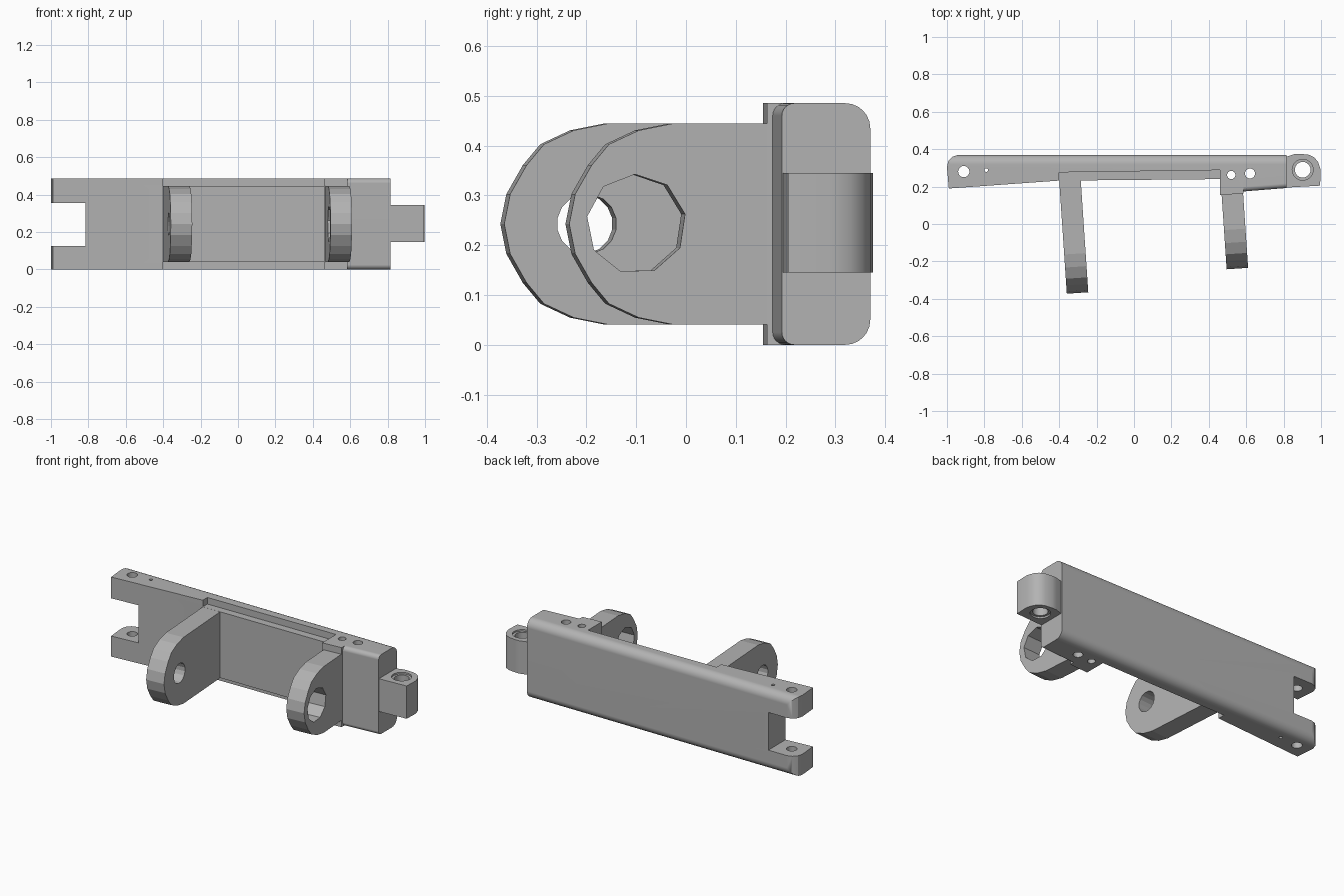
import bpy, bmesh, math
from mathutils import Matrix, Vector

default = bpy.data.objects.get("Cube")
if default:
    bpy.data.objects.remove(default, do_unlink=True)

gray = bpy.data.materials.new("plain gray")
gray.use_nodes = True
gray.diffuse_color = (0.45, 0.45, 0.45, 1)
gray.node_tree.nodes["Principled BSDF"].inputs["Base Color"].default_value = (0.45, 0.45, 0.45, 1)

HEIGHT = 0.485
MID = HEIGHT / 2


def prism(name, outline, low, high, axis="z"):
    """Extrude a 2D outline: xy outline along z, or yz outline along x."""
    def place(p, t):
        return (p[0], p[1], t) if axis == "z" else (t, p[0], p[1])
    bm = bmesh.new()
    a = [bm.verts.new(place(p, low)) for p in outline]
    b = [bm.verts.new(place(p, high)) for p in outline]
    bm.faces.new(a)
    bm.faces.new(b)
    for i in range(len(a)):
        j = (i + 1) % len(a)
        bm.faces.new((a[i], a[j], b[j], b[i]))
    bmesh.ops.recalc_face_normals(bm, faces=bm.faces[:])
    mesh = bpy.data.meshes.new(name)
    bm.to_mesh(mesh)
    bm.free()
    mesh.materials.append(gray)
    obj = bpy.data.objects.new(name, mesh)
    bpy.context.collection.objects.link(obj)
    return obj


def circle(u, v, r, n=24, turn=0.0):
    return [(u + r * math.cos(turn + math.tau * i / n),
             v + r * math.sin(turn + math.tau * i / n)) for i in range(n)]


def rect(u0, u1, v0, v1):
    return [(u0, v0), (u1, v0), (u1, v1), (u0, v1)]


def rounded(y0, y1, z0, z1, front_r, back_r, steps=6):
    """yz rectangle with separate front and back corner radii."""
    pts = []
    corners = [(y0, z0, front_r, 2), (y1, z0, back_r, 3),
               (y1, z1, back_r, 0), (y0, z1, front_r, 1)]
    for y, z, r, quarter in corners:
        cy = y + r if y == y0 else y - r
        cz = z + r if z == z0 else z - r
        for i in range(steps + 1):
            t = (quarter + i / steps) * math.pi / 2
            pts.append((cy + r * math.cos(t), cz + r * math.sin(t)))
    return pts


def activate(obj):
    bpy.ops.object.select_all(action="DESELECT")
    bpy.context.view_layer.objects.active = obj
    obj.select_set(True)


def combine(obj, tool, operation="DIFFERENCE"):
    tool.hide_render = True
    activate(obj)
    mod = obj.modifiers.new("combine", "BOOLEAN")
    mod.operation = operation
    mod.solver = "EXACT"
    mod.object = tool
    bpy.ops.object.modifier_apply(modifier=mod.name)
    bpy.data.objects.remove(tool, do_unlink=True)


def smooth(obj):
    activate(obj)
    bpy.ops.object.shade_smooth_by_angle(angle=math.radians(30))
    mod = obj.modifiers.new("even shading", "WEIGHTED_NORMAL")
    mod.keep_sharp = True


# Long tapered beam with rounded back edges
beam = prism("beam", [(-0.99, 0.19), (-0.4, 0.232), (0.46, 0.24), (0.46, 0.155),
                      (0.585, 0.163), (0.585, 0.37), (-0.94, 0.37), (-0.97, 0.36),
                      (-0.992, 0.338), (-1, 0.305)], 0, HEIGHT)
combine(beam, prism("back_rounding", [(0.05, 0)] + rounded(0.1, 0.37, 0, HEIGHT, 0, 0.05)[7:21]
                    + [(0.05, HEIGHT)], -1.1, 0.7, "x"), "INTERSECT")

# Rounded end block whose front leans back toward the tip
end_block = prism("end_block", rounded(0.174, 0.37, 0, HEIGHT, 0.025, 0.05), 0.585, 0.815, "x")
for v in end_block.data.vertices:
    if v.co.y < 0.27:
        v.co.y += (v.co.x - 0.585) * 0.08

# Fork slot at the left-hand tip
combine(beam, prism("fork_slot", rect(-1.1, -0.815, 0, 0.5), 0.125, 0.355))

# Ledges above and below the front plate
for low, high in ((-0.1, 0.042), (0.445, 0.6)):
    combine(beam, prism("ledge_cut", [(-0.4, 0.1), (0.46, 0.1), (0.46, 0.288), (-0.4, 0.276)],
                        low, high))

# Vertical pin holes
for part, x, y, r in ((beam, -0.91, 0.28, 0.03), (beam, -0.79, 0.288, 0.01),
                      (beam, 0.52, 0.262, 0.022), (end_block, 0.62, 0.27, 0.027)):
    combine(part, prism("pin_hole", circle(x, y, r), -0.1, 0.6))
smooth(beam)
smooth(end_block)

# Hinge tongue with a counterbored hole
tongue = prism("hinge_tongue", [(0.8, 0.194), (0.995, 0.205), (0.998, 0.29), (0.985, 0.33),
                                (0.965, 0.355), (0.935, 0.37), (0.89, 0.375), (0.86, 0.374),
                                (0.8, 0.355)], 0.145, 0.345)
for r, low, high in ((0.042, 0, 0.5), (0.056, 0.335, 0.5), (0.056, 0, 0.155)):
    combine(tongue, prism("tongue_hole", circle(0.902, 0.29, r), low, high))
smooth(tongue)


# Faceted lugs, slightly turned, each with a cross hole
def lug(name, x, y, nose, hole_y, hole_r, sides):
    half = [(0.21, 0.202), (0.14, 0.188), (0.08, 0.16), (0.045, 0.118), (0.012, 0.06)]
    top = [(nose + d, MID + h) for d, h in half]
    bottom = [(nose + d, MID - h) for d, h in reversed(half)]
    outline = [(y + 0.02, MID + 0.202)] + top + [(nose, MID)] + bottom + [(y + 0.02, MID - 0.202)]
    obj = prism(name, outline, x, x + 0.115, "x")
    combine(obj, prism("cross_hole", circle(hole_y, MID, hole_r, sides, 0.2), x - 0.1, x + 0.3, "x"))
    pivot = Vector((x, y, 0))
    obj.data.transform(Matrix.Translation(pivot) @ Matrix.Rotation(0.067, 4, "Z")
                       @ Matrix.Translation(-pivot))


lug("right_lug", -0.4, 0.235, -0.374, -0.208, 0.06, 16)
lug("left_lug", 0.468, 0.165, -0.243, -0.108, 0.1, 9)
